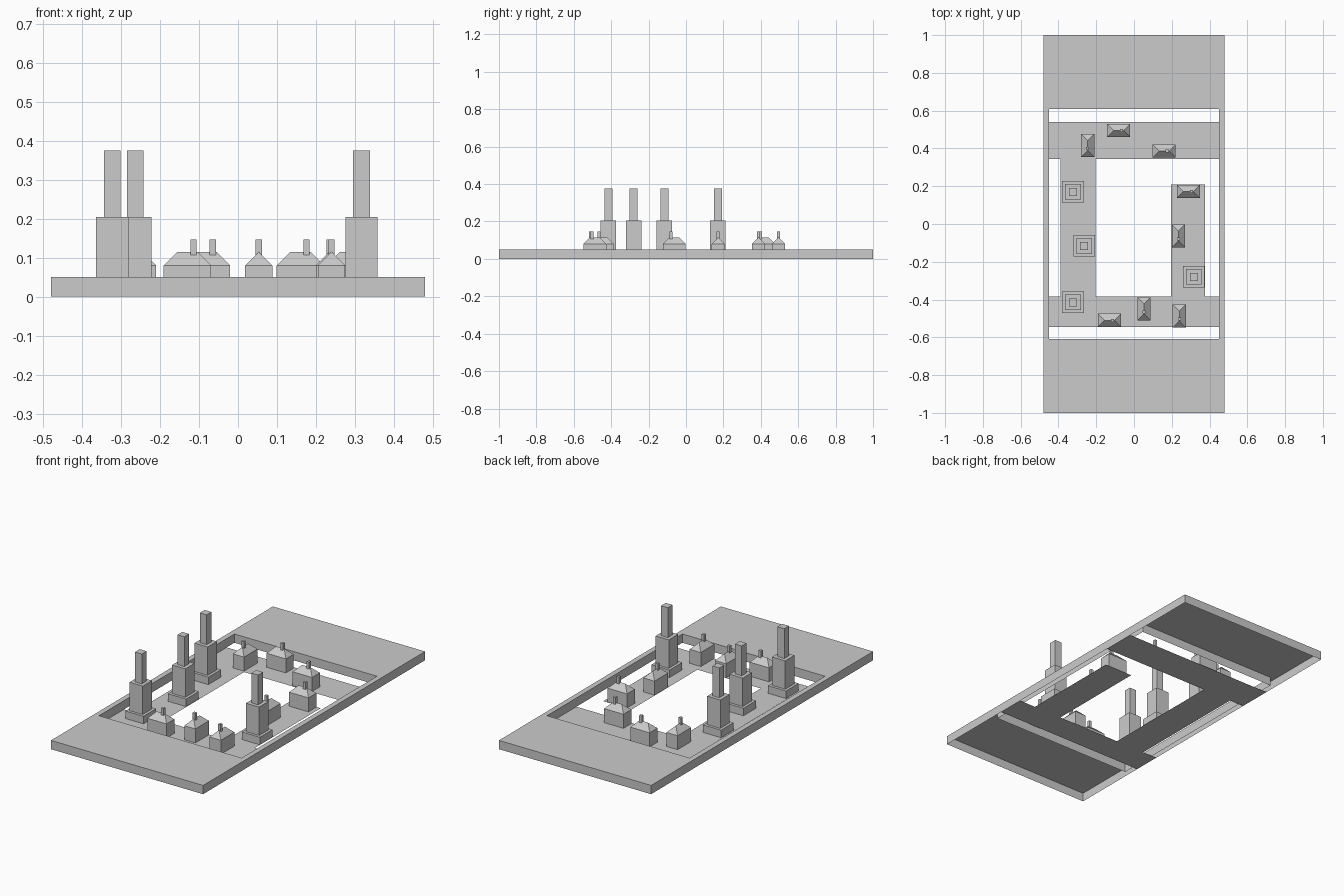
import bpy
from math import pi

if "Cube" in bpy.data.objects:
    bpy.data.objects.remove(bpy.data.objects["Cube"])


def mesh(name, verts, faces, loc=(0, 0, 0), rot=0):
    me = bpy.data.meshes.new(name)
    me.from_pydata(verts, [], faces)
    me.update()
    ob = bpy.data.objects.new(name, me)
    ob.location = loc
    ob.rotation_euler.z = rot
    bpy.context.collection.objects.link(ob)
    return ob


def rect(hx, hy, z, x=0, y=0):
    return [(x - hx, y - hy, z), (x + hx, y - hy, z), (x + hx, y + hy, z), (x - hx, y + hy, z)]


def sides(a, b):
    # four quads joining vertex ring a to ring b
    return [(a + i, a + (i + 1) % 4, b + (i + 1) % 4, b + i) for i in range(4)]


# hollow tray: outer walls, top rim, inner walls, open underneath
rings = rect(.48, 1, 0) + rect(.48, 1, .05) + rect(.45, .61, .05) + rect(.45, .61, 0)
mesh("frame", rings, sides(0, 4) + sides(4, 8) + sides(8, 12))

# thin streets at ground level
for name, x0, x1, y0, y1 in [("back_street", -.48, .48, .345, .54),
                             ("front_street", -.48, .48, -.545, -.385),
                             ("left_street", -.388, -.203, -.385, .345),
                             ("right_street", .197, .375, -.385, .21)]:
    mesh(name, rect((x1 - x0) / 2, (y1 - y0) / 2, 0, (x0 + x1) / 2, (y0 + y1) / 2), [(0, 1, 2, 3)])


# stepped tower: plinth, body and stack in one profile
def tower(x, y):
    steps = [(.057, 0), (.057, .043), (.0415, .043), (.0415, .205), (.0215, .205), (.0215, .375)]
    v, f = [], []
    for r, z in steps:
        v += rect(r, r, z)
    for i in range(len(steps) - 1):
        f += sides(4 * i, 4 * i + 4)
    n = len(v)
    f.append((n - 4, n - 3, n - 2, n - 1))
    mesh("tower", v, f, (x, y, 0))


for p in [(-.323, .17), (-.264, -.116), (-.323, -.415), (.317, -.28)]:
    tower(*p)


# hip-roofed house with a small chimney
def house(x, y, rot=0):
    v = rect(.061, .035, 0) + rect(.061, .035, .08) + [(-.026, 0, .115), (.026, 0, .115)]
    f = sides(0, 4) + [(4, 5, 9, 8), (5, 6, 9), (6, 7, 8, 9), (7, 4, 8)]
    mesh("house", v, f, (x, y, 0), rot)
    c = rect(.008, .008, .103, .016) + rect(.008, .008, .147, .016)
    mesh("chimney", c, sides(0, 4) + [(4, 5, 6, 7), (3, 2, 1, 0)], (x, y, 0), rot)


for p in [(-.13, -.51), (-.081, .495), (.16, .387), (.288, .172)]:
    house(*p)
for p in [(-.245, .415), (.235, -.063), (.053, -.449), (.24, -.487)]:
    house(*p, -pi / 2)
